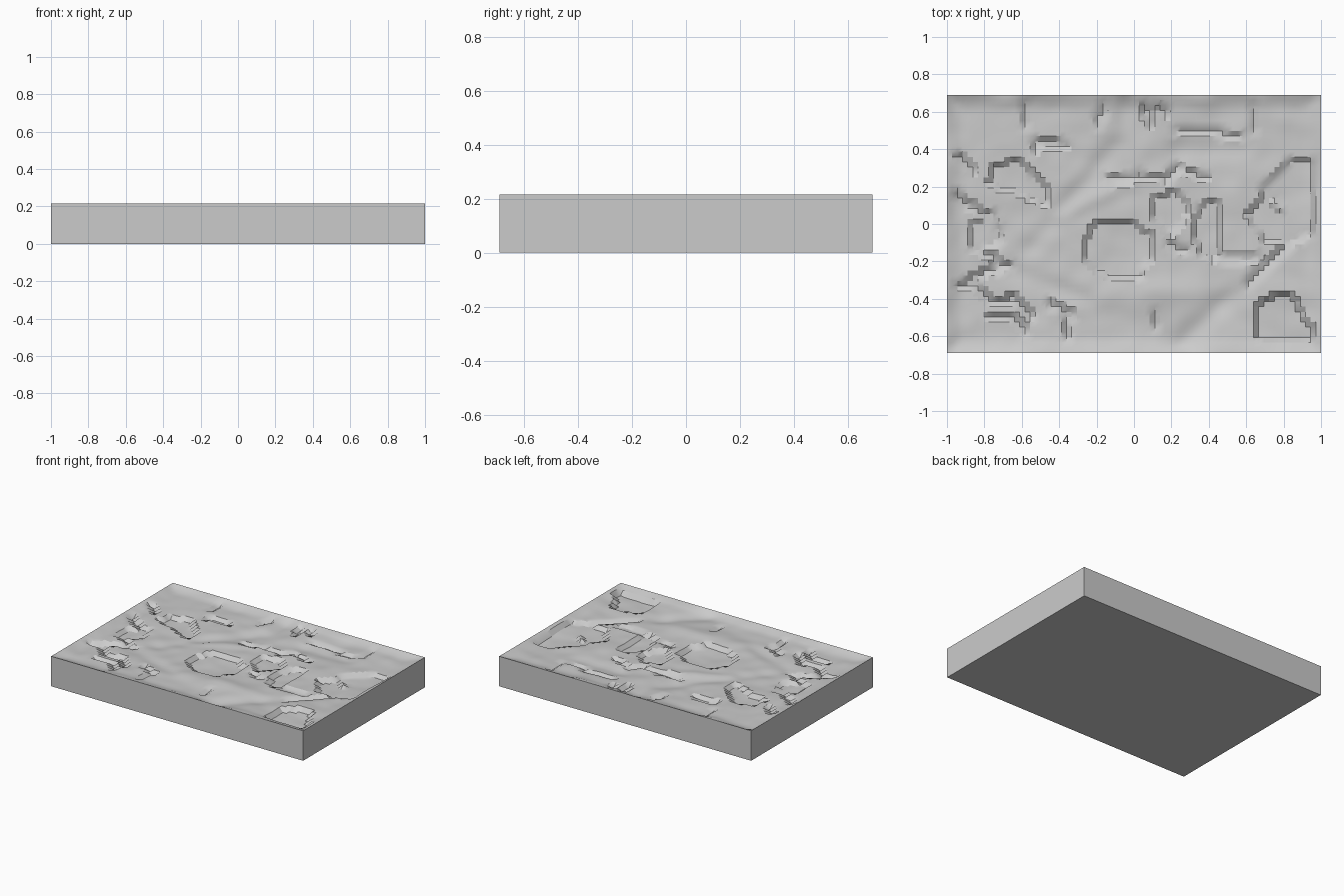
import bpy
import bmesh
import math
from mathutils import Vector, noise

HALF_X, HALF_Y, RIM = 1.0, 0.69, 0.215
COLS, ROWS = 72, 50

if "Cube" in bpy.data.objects:
    bpy.data.objects.remove(bpy.data.objects["Cube"])


def make_material(name, colour):
    material = bpy.data.materials.new(name)
    material.use_nodes = True
    material.diffuse_color = colour
    material.node_tree.nodes["Principled BSDF"].inputs["Base Color"].default_value = colour
    return material


# Sunken basins: drop, then outline corners
basins = [
    (.026, [(-.27, -.08), (-.2, 0), (-.02, .02), (.09, -.05), (.1, -.18), (.02, -.3), (-.12, -.3), (-.25, -.22)]),
    (.03, [(.64, -.63), (.64, -.44), (.76, -.38), (.84, -.38), (.97, -.58), (.95, -.63)]),
    (.022, [(.68, .2), (.82, .34), (.97, .34), (.97, -.06), (.8, -.1), (.78, .1)]),
    (.026, [(-.78, .2), (-.77, .3), (-.62, .35), (-.52, .25), (-.45, .2), (-.46, .1), (-.55, .12), (-.66, .18)]),
    (.024, [(.1, .05), (.11, .14), (.2, .18), (.3, .12), (.27, .02), (.2, -.06), (.13, -.02)]),
    (.024, [(.31, 0), (.38, .12), (.46, .12), (.47, -.05), (.44, -.2), (.35, -.18)]),
    (.026, [(.6, .05), (.7, .18), (.78, .06), (.8, -.08), (.7, -.1)]),
    (.022, [(-.55, .38), (-.53, .46), (-.37, .46), (-.36, .41)]),
    (.022, [(-.87, .0), (-.74, .08), (-.7, -.1), (-.86, -.14)]),
]

# Narrow stepped channels: drop, half width, then path
channels = [
    (.024, .02, [(-.95, .16), (-.88, .1), (-.78, .04), (-.85, -.13), (-.72, -.2)]),
    (.024, .022, [(-.93, -.34), (-.8, -.26), (-.68, -.22)]),
    (.026, .022, [(-.87, -.3), (-.76, -.42), (-.63, -.4), (-.55, -.48)]),
    (.024, .02, [(-.76, -.5), (-.65, -.5), (-.58, -.58)]),
    (.022, .02, [(-.45, -.42), (-.35, -.48), (-.36, -.6)]),
    (.024, .018, [(-.94, .36), (-.86, .28)]),
    (.024, .02, [(.06, .62), (.09, .53)]),
    (.024, .02, [(.13, .62), (.17, .58)]),
    (.02, .018, [(-.14, .24), (-.05, .23), (.02, .26), (.14, .24)]),
    (.022, .018, [(.16, .22), (.24, .3), (.38, .24)]),
    (.02, .018, [(.2, -.12), (.28, -.14)]),
    (.022, .018, [(.72, -.2), (.82, -.1), (.92, -.06)]),
    (.018, .018, [(.6, -.34), (.7, -.24), (.74, -.18)]),
    (.018, .018, [(-.58, .64), (-.58, .53)]),
    (.018, .018, [(-.16, .62), (-.2, .52)]),
    (.016, .018, [(.48, -.18), (.68, -.18)]),
    (.016, .018, [(.22, .5), (.4, .5), (.58, .46)]),
    (.016, .018, [(.63, .62), (.63, .5)]),
    (.018, .015, [(.1, -.47), (.11, -.54)]),
]

# Soft folds: depth, spread, then start and end
folds = [
    (.012, .05, (-.55, -.12), (-.1, .42)),
    (-.01, .04, (-.4, .04), (-.02, .22)),
    (.01, .05, (-.05, .65), (-.03, .3)),
    (.01, .05, (-.65, -.25), (-.25, -.4)),
    (-.008, .06, (-.2, -.38), (.45, -.35)),
    (.012, .05, (.25, -.65), (.5, -.4)),
    (.01, .05, (.22, .4), (.6, .4)),
]


def segment_distance(point, a, b):
    a, b = Vector(a), Vector(b)
    along = b - a
    t = max(0, min(1, (point - a).dot(along) / along.length_squared))
    return (point - a - along * t).length


def inside(point, outline):
    odd = False
    for a, b in zip(outline, outline[1:] + outline[:1]):
        if (a[1] > point.y) != (b[1] > point.y):
            cross = a[0] + (point.y - a[1]) * (b[0] - a[0]) / (b[1] - a[1])
            odd ^= point.x < cross
    return odd


def height(x, y):
    point = Vector((x, y))
    edge = min(HALF_X - abs(x), HALF_Y - abs(y))
    if edge < 0.001:
        return RIM
    # Shallow border slope and rolling ground
    level = -0.022 * min(1, edge / 0.07)
    level += 0.011 * noise.noise(Vector((x * 4, y * 4, 3)))
    level += 0.005 * noise.noise(Vector((x * 10, y * 10, 7)))
    for depth, spread, a, b in folds:
        level -= depth * math.exp(-(segment_distance(point, a, b) / spread) ** 2)
    # Only the deepest cut applies, giving clean step walls
    cuts = [drop for drop, outline in basins if inside(point, outline)]
    for drop, half_width, path in channels:
        if min(segment_distance(point, a, b) for a, b in zip(path, path[1:])) < half_width:
            cuts.append(drop)
    return RIM + min(level, -0.002) - max(cuts, default=0)


# Carved top surface
bm = bmesh.new()
bmesh.ops.create_grid(bm, x_segments=COLS, y_segments=ROWS, size=1)
for vert in bm.verts:
    vert.co.y *= HALF_Y
    vert.co.z = height(vert.co.x, vert.co.y)

# Slab walls and underside
border = [edge for edge in bm.edges if edge.is_boundary]
skirt = bmesh.ops.extrude_edge_only(bm, edges=border)["geom"]
for vert in (item for item in skirt if isinstance(item, bmesh.types.BMVert)):
    vert.co.z = 0
bottom = [edge for edge in bm.edges if edge.is_boundary]
bmesh.ops.contextual_create(bm, geom=bottom)
bmesh.ops.recalc_face_normals(bm, faces=bm.faces)

mesh = bpy.data.meshes.new("terrain_slab")
bm.to_mesh(mesh)
bm.free()
slab = bpy.data.objects.new("terrain_slab", mesh)
bpy.context.collection.objects.link(slab)
mesh.materials.append(make_material("light grey", (0.6, 0.6, 0.6, 1)))

# Smooth ground with crisp step edges
bpy.ops.object.select_all(action="DESELECT")
slab.select_set(True)
bpy.context.view_layer.objects.active = slab
bpy.ops.object.shade_smooth_by_angle(angle=math.radians(30))
